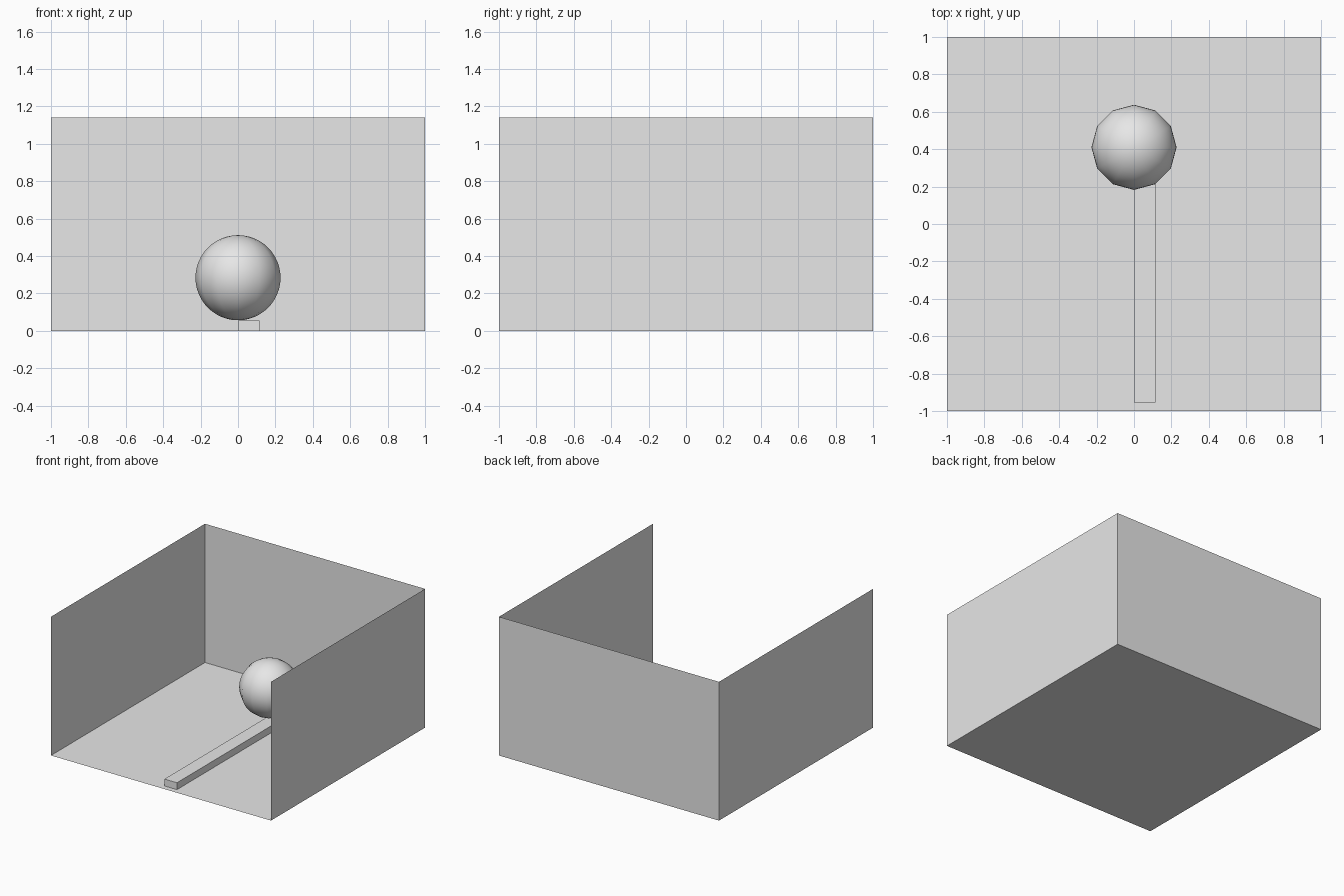
import bpy
import bmesh
from mathutils import Matrix, Vector

cube = bpy.data.objects.get("Cube")
if cube:
    bpy.data.objects.remove(cube, do_unlink=True)

UNIT = 0.2275           # ball radius, also the module for the other parts
HEIGHT = 1.14
BALL_Y = 0.41
RAIL_FRONT = -0.955

grey = bpy.data.materials.new("light grey")
grey.use_nodes = True
colour = (0.8, 0.8, 0.8, 1)
grey.diffuse_color = colour
grey.node_tree.nodes["Principled BSDF"].inputs["Base Color"].default_value = colour


def add_object(name, bm):
    mesh = bpy.data.meshes.new(name)
    bm.to_mesh(mesh)
    bm.free()
    mesh.materials.append(grey)
    obj = bpy.data.objects.new(name, mesh)
    bpy.context.collection.objects.link(obj)
    return obj


def box(name, low, high, open_sides=()):
    """Box between two corners, without the faces pointing to open_sides."""
    low, high = Vector(low), Vector(high)
    bm = bmesh.new()
    bmesh.ops.create_cube(bm, size=1, matrix=Matrix.Translation((low + high) / 2)
                          @ Matrix.Diagonal((*(high - low), 1)))
    bm.normal_update()
    gone = [f for f in bm.faces
            if any(f.normal.dot(Vector(side)) > 0.9 for side in open_sides)]
    bmesh.ops.delete(bm, geom=gone, context='FACES')
    return add_object(name, bm)


# Thin-walled room, open at the top and front
box("room", (-1, -1, 0), (1, 1, HEIGHT), [(0, 0, 1), (0, -1, 0)])

# Low rail on the floor, running back under the ball
box("floor_rail", (0, RAIL_FRONT, 0), (UNIT / 2, BALL_Y, UNIT / 4))

# Smooth ball resting at rail height
bm = bmesh.new()
bmesh.ops.create_uvsphere(bm, u_segments=12, v_segments=24, radius=UNIT)
for face in bm.faces:
    face.smooth = True
ball = add_object("ball", bm)
ball.location = (0, BALL_Y, UNIT * 1.25)
